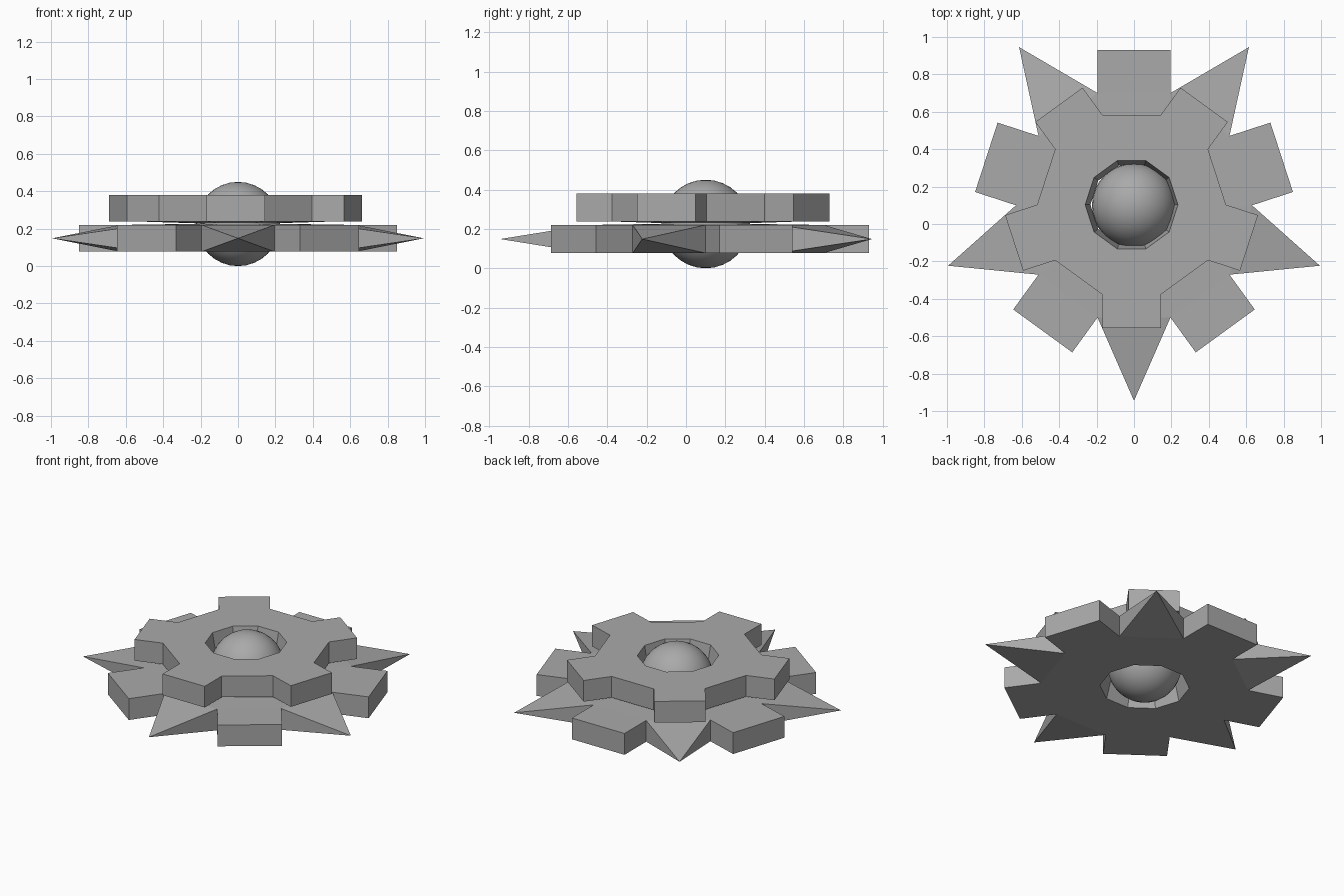
import bpy, bmesh, math
from mathutils import Vector

cube = bpy.data.objects.get("Cube")
if cube:
    bpy.data.objects.remove(cube, do_unlink=True)

SIDES = 10
STEP = 2 * math.pi / SIDES

grey = bpy.data.materials.new("mid grey")
grey.use_nodes = True
colour = (0.4, 0.4, 0.4, 1)
grey.diffuse_color = colour
grey.node_tree.nodes["Principled BSDF"].inputs["Base Color"].default_value = colour


def gear(name, centre, radius, z_low, z_high, hole_low, hole_high,
         first_tooth, tooth_length, spike_length=0):
    """Ten-sided ring; hole_low and hole_high are (radius, z) of the bore rims."""
    bm = bmesh.new()

    def ring(r, z):
        return [bm.verts.new((centre[0] + r * math.cos(i * STEP),
                              centre[1] + r * math.sin(i * STEP), z))
                for i in range(SIDES)]

    # Closed cross-section: outer wall, top, tapered bore, underside
    loops = [ring(radius, z_low), ring(radius, z_high),
             ring(*hole_high), ring(*hole_low)]
    walls = []
    for k in range(4):
        a, b = loops[k], loops[(k + 1) % 4]
        for i in range(SIDES):
            j = (i + 1) % SIDES
            face = bm.faces.new((a[i], a[j], b[j], b[i]))
            if k == 0:
                walls.append(face)

    # Square teeth and pyramid spikes grow from alternate walls
    for i, face in enumerate(walls):
        angle = (i + 0.5) * STEP
        out = Vector((math.cos(angle), math.sin(angle), 0))
        if i % 2 == first_tooth:
            new = bmesh.ops.extrude_discrete_faces(bm, faces=[face])["faces"]
            for v in new[0].verts:
                v.co += out * tooth_length
        elif spike_length:
            tip = bmesh.ops.poke(bm, faces=[face])["verts"][0]
            tip.co += out * spike_length

    bmesh.ops.recalc_face_normals(bm, faces=bm.faces)
    mesh = bpy.data.meshes.new(name)
    bm.to_mesh(mesh)
    bm.free()
    mesh.materials.append(grey)
    obj = bpy.data.objects.new(name, mesh)
    bpy.context.collection.objects.link(obj)
    return obj


# Large lower gear with teeth and spikes
gear("lower_gear", (0, 0.1), 0.631, 0.077, 0.22, (0.272, 0.077), (0.235, 0.226),
     first_tooth=0, tooth_length=0.23, spike_length=0.445)

# Small upper gear with teeth only
gear("upper_gear", (-0.013, 0.103), 0.505, 0.238, 0.38, (0.22, 0.229), (0.248, 0.38),
     first_tooth=1, tooth_length=0.18)

# Ball in the bore
bpy.ops.mesh.primitive_uv_sphere_add(segments=32, ring_count=16, radius=0.225,
                                     location=(0, 0.1, 0.225))
ball = bpy.context.object
ball.name = "centre_ball"
ball.data.materials.append(grey)
bpy.ops.object.shade_smooth()
